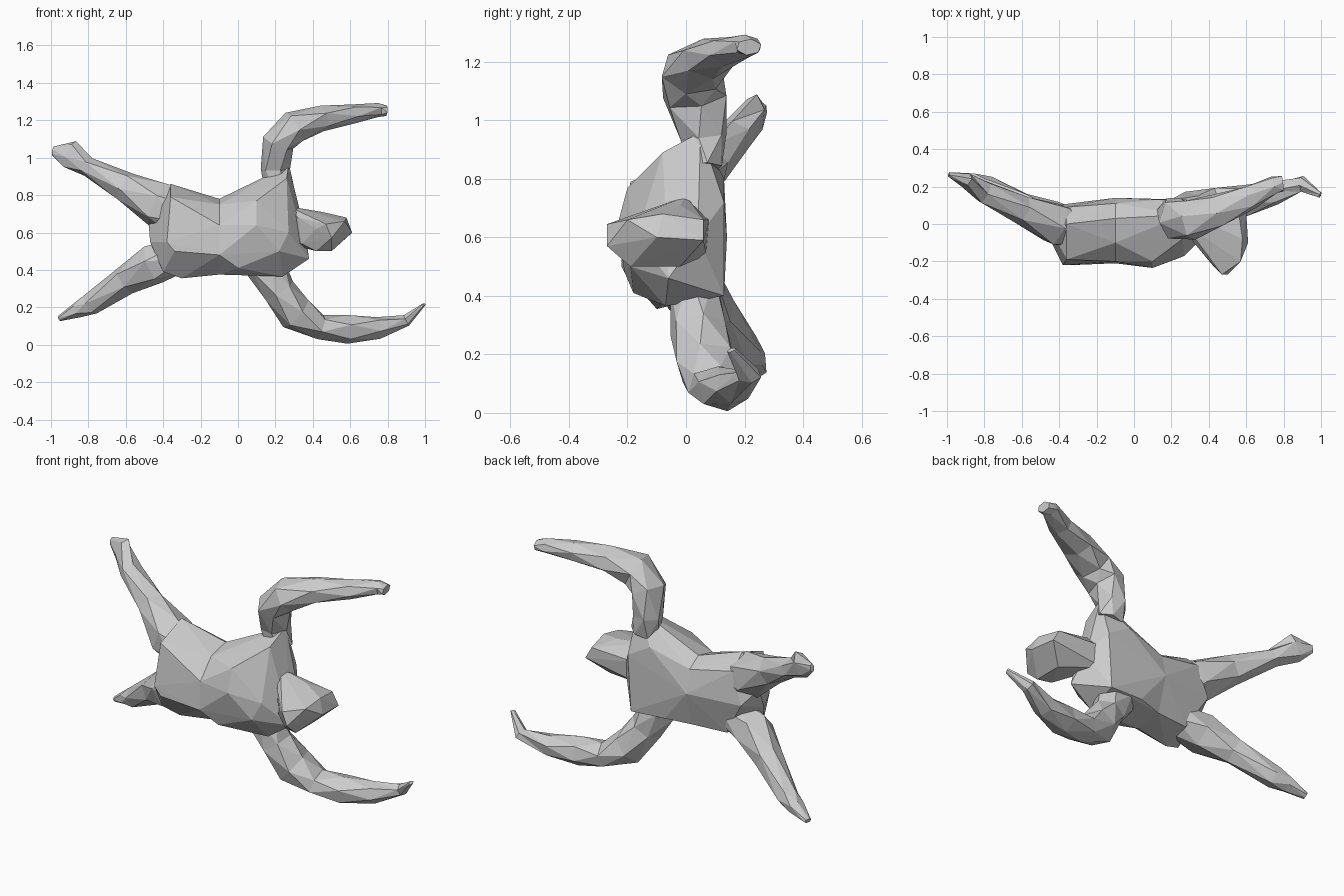
import bpy, bmesh, math
from mathutils import Vector


def finish(name, bm):
    bmesh.ops.triangulate(bm, faces=bm.faces[:])
    bmesh.ops.recalc_face_normals(bm, faces=bm.faces[:])
    me = bpy.data.meshes.new(name)
    bm.to_mesh(me)
    bm.free()
    ob = bpy.data.objects.new(name, me)
    bpy.context.collection.objects.link(ob)
    return ob


def add_hull(bm, points):
    verts = [bm.verts.new(p) for p in points]
    bmesh.ops.convex_hull(bm, input=verts)
    loose = [v for v in verts if v.is_valid and not v.link_faces]
    bmesh.ops.delete(bm, geom=loose, context='VERTS')


def limb(name, rings, sides=6):
    """Faceted tube through rings of (x, y, z, half width, half depth)."""
    bm = bmesh.new()
    centres = [Vector(r[:3]) for r in rings]
    loops = []
    for i, r in enumerate(rings):
        t = centres[min(i + 1, len(rings) - 1)] - centres[max(i - 1, 0)]
        t.normalize()
        n = Vector((-t.z, 0, t.x)).normalized()
        b = t.cross(n)
        twist = 0.2 * (-1) ** i          # alternating twist for uneven facets
        loops.append([bm.verts.new(centres[i]
                      + n * r[3] * math.cos(a) + b * r[4] * 1.1 * math.sin(a))
                      for a in (math.tau * k / sides + twist for k in range(sides))])
    for p, q in zip(loops, loops[1:]):
        for k in range(sides):
            j = (k + 1) % sides
            bm.faces.new((p[k], p[j], q[j], q[k]))
    bm.faces.new(loops[0])
    bm.faces.new(loops[-1])
    return finish(name, bm)


# torso: hip and chest hulls sharing an open waist ring
WAIST = -0.1
waist = [(WAIST, y, z) for y, z in
         [(0.03, 0.78), (-0.1, 0.75), (-0.2, 0.64), (-0.21, 0.48),
          (-0.08, 0.375), (0.08, 0.4), (0.14, 0.6), (0.11, 0.73)]]
hips = [(-0.36, 0.0, 0.86), (-0.36, -0.19, 0.79), (-0.34, -0.22, 0.5),
        (-0.38, -0.22, 0.55), (-0.3, -0.1, 0.355), (-0.4, -0.12, 0.39),
        (-0.47, -0.04, 0.55), (-0.48, 0.02, 0.68), (-0.42, 0.1, 0.6),
        (-0.36, 0.09, 0.78), (-0.3, 0.06, 0.4)]
chest = [(0.12, 0.04, 0.88), (0.27, 0.05, 0.96), (0.26, -0.08, 0.89),
         (0.1, -0.2, 0.77), (0.1, -0.235, 0.64), (0.27, -0.17, 0.6),
         (0.22, -0.19, 0.5), (0.0, -0.18, 0.41), (0.24, -0.07, 0.365),
         (0.38, -0.06, 0.46), (0.36, 0.04, 0.6), (0.3, -0.04, 0.74),
         (0.26, 0.13, 0.4), (0.28, 0.13, 0.72), (0.14, 0.13, 0.8),
         (0.05, 0.12, 0.41)]
body = bmesh.new()
add_hull(body, waist + hips)
add_hull(body, waist + chest)
caps = [f for f in body.faces if all(abs(v.co.x - WAIST) < 1e-4 for v in f.verts)]
bmesh.ops.delete(body, geom=caps, context='FACES')
bmesh.ops.remove_doubles(body, verts=body.verts[:], dist=0.001)
torso = finish("figure_body", body)

# head
hb = bmesh.new()
add_hull(hb, [(0.27, 0.0, 0.74), (0.27, 0.08, 0.66), (0.27, 0.07, 0.54),
              (0.32, -0.1, 0.68), (0.34, -0.12, 0.54), (0.42, -0.22, 0.62),
              (0.47, -0.27, 0.645), (0.5, -0.27, 0.57), (0.42, -0.17, 0.5),
              (0.5, -0.19, 0.5), (0.5, -0.02, 0.5), (0.57, -0.2, 0.66),
              (0.58, -0.08, 0.68), (0.61, -0.1, 0.6), (0.6, 0.06, 0.59),
              (0.56, 0.06, 0.66), (0.45, -0.02, 0.71)])
parts = [finish("head", hb)]

# arms
parts.append(limb("upper_arm", [
    (.22, .06, .84, .08, .06), (.2, .06, .94, .08, .075),
    (.215, .03, 1.08, .088, .105), (.3, .02, 1.165, .09, .1),
    (.45, .075, 1.21, .07, .085), (.62, .14, 1.235, .052, .06),
    (.75, .21, 1.255, .038, .045), (.795, .215, 1.25, .028, .04)]))
parts.append(limb("lower_arm", [
    (.14, .03, .43, .11, .08), (.22, .04, .29, .09, .09),
    (.31, .07, .165, .1, .1), (.44, .1, .095, .068, .09),
    (.59, .125, .082, .078, .08), (.75, .165, .09, .06, .06),
    (.9, .215, .13, .032, .04), (.995, .155, .215, .008, .015)]))

# legs
parts.append(limb("upper_leg", [
    (-.3, -.03, .68, .11, .09), (-.42, .0, .745, .125, .11),
    (-.6, .075, .845, .082, .07), (-.8, .17, .95, .052, .06),
    (-.9, .235, 1.02, .078, .035), (-.99, .265, 1.035, .025, .012)]))
parts.append(limb("lower_leg", [
    (-.28, -.03, .49, .09, .09), (-.45, .02, .43, .11, .1),
    (-.6, .1, .345, .08, .068), (-.79, .2, .215, .06, .055),
    (-.86, .225, .185, .042, .045), (-.955, .255, .14, .015, .02)]))

# fuse the parts into one clean skin; the source parts stay as hidden helpers
for part in parts:
    mod = torso.modifiers.new(part.name, 'BOOLEAN')
    mod.operation = 'UNION'
    mod.solver = 'EXACT'
    mod.object = part
    part.hide_render = True
